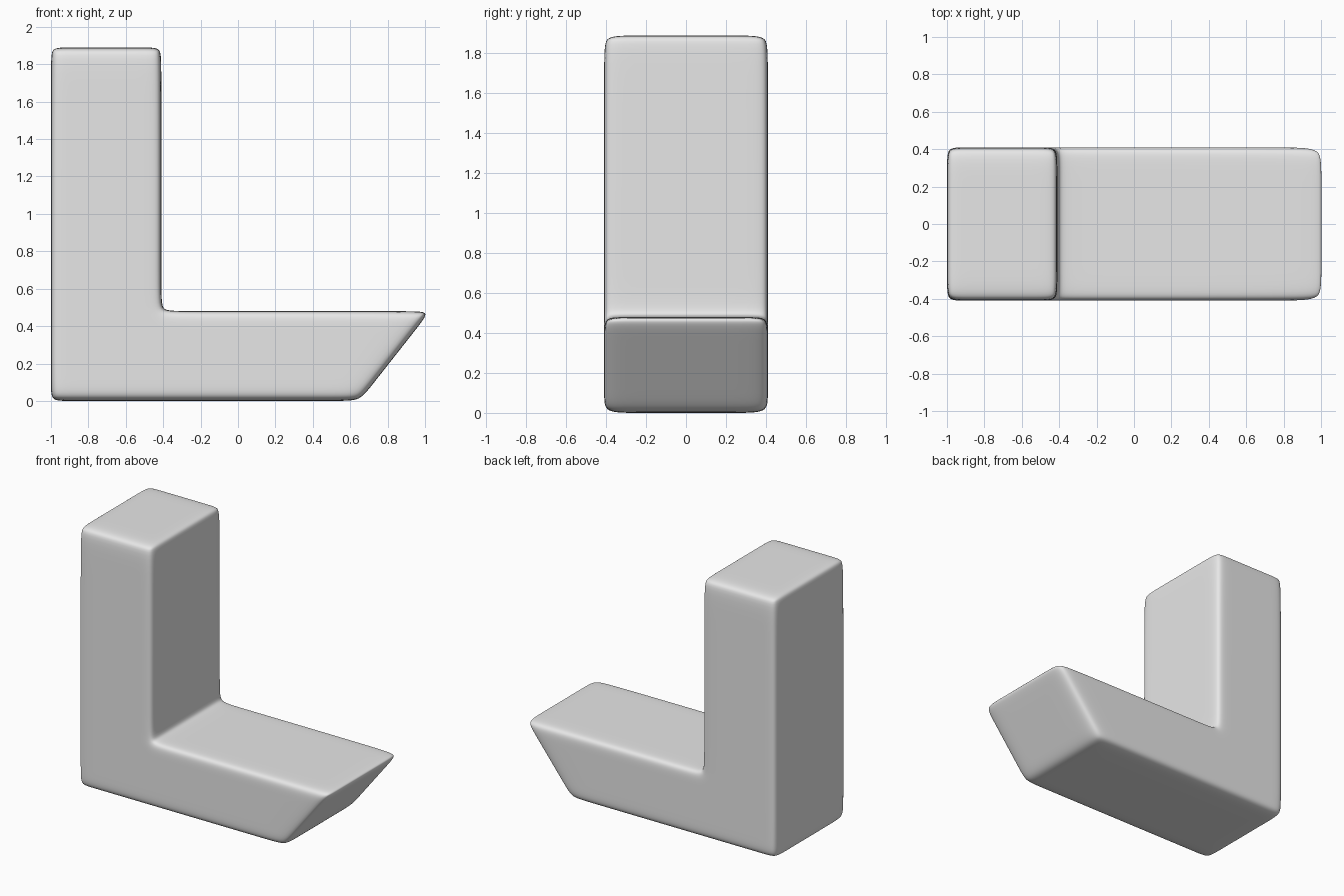
import bpy
import bmesh
from itertools import product

# Remove the default cube
cube = bpy.data.objects.get("Cube")
if cube:
    bpy.data.objects.remove(cube, do_unlink=True)

# Plain grey finish
grey = bpy.data.materials.new("plain_grey")
grey.use_nodes = True
colour = (0.8, 0.8, 0.8, 1)
grey.diffuse_color = colour
grey.node_tree.nodes["Principled BSDF"].inputs["Base Color"].default_value = colour

# Support loops of the control cage, close to each edge
HALF_DEPTH = 0.41
XS = [-1, -0.92, -0.49, -0.41, -0.32]
ZS = [0, 0.08, 0.40, 0.48, 0.57, 1.81, 1.89]
COLUMNS, DEPTHS, ROWS = 6, 3, 6


def position(i, j, k):
    """Cage point; the last two columns lean outward to form the slanted toe."""
    z = ZS[k]
    if i < len(XS):
        x = XS[i]
    else:
        x = 0.65 + 0.787 * z - 0.1 * (COLUMNS - i)
    # Ends are rounded more widely than the long sides
    at_end = k in (0, ROWS) or i == COLUMNS
    inset = 0.15 if at_end else 0.09
    y = HALF_DEPTH - (inset if j in (1, 2) else 0)
    return x, (y if j > 1 else -y), z


def solid(i, j, k):
    """True for the cells of the upright post and the foot."""
    inside = 0 <= i < COLUMNS and 0 <= j < DEPTHS and 0 <= k < ROWS
    return inside and (i < 3 or k < 3)


# L-shaped cage: a quad wherever a solid cell meets empty space
bm = bmesh.new()
verts = {}


def vert(key):
    if key not in verts:
        verts[key] = bm.verts.new(position(*key))
    return verts[key]


for cell in product(range(COLUMNS), range(DEPTHS), range(ROWS)):
    if not solid(*cell):
        continue
    for axis, side in product(range(3), (0, 1)):
        neighbour = list(cell)
        neighbour[axis] += 1 if side else -1
        if solid(*neighbour):
            continue
        u, v = (axis + 1) % 3, (axis + 2) % 3
        corners = []
        for du, dv in ((0, 0), (1, 0), (1, 1), (0, 1)):
            key = list(cell)
            key[axis] += side
            key[u] += du
            key[v] += dv
            corners.append(vert(tuple(key)))
        bm.faces.new(corners if side else corners[::-1])

bmesh.ops.recalc_face_normals(bm, faces=bm.faces)
for face in bm.faces:
    face.smooth = True

mesh = bpy.data.meshes.new("rounded_l_block")
bm.to_mesh(mesh)
bm.free()
mesh.materials.append(grey)
block = bpy.data.objects.new("rounded_l_block", mesh)
bpy.context.collection.objects.link(block)

# Soft rounded edges
rounding = block.modifiers.new("rounding", "SUBSURF")
rounding.levels = 3
rounding.render_levels = 3
